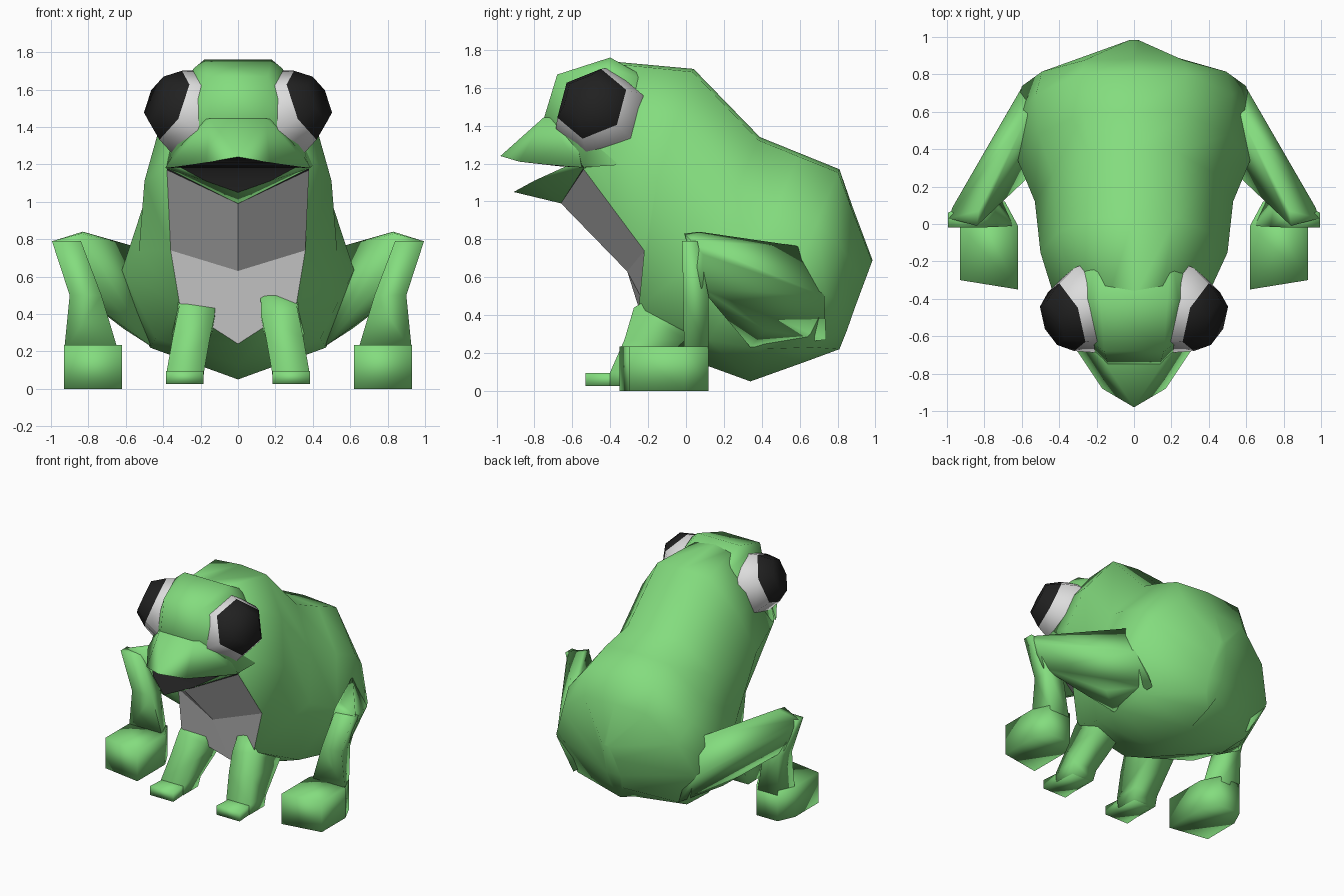
import bpy, bmesh, math
from mathutils import Vector

if "Cube" in bpy.data.objects:
    bpy.data.objects.remove(bpy.data.objects["Cube"])


def material(name, rgb):
    m = bpy.data.materials.new(name)
    m.diffuse_color = (*rgb, 1)
    m.use_nodes = True
    m.node_tree.nodes["Principled BSDF"].inputs["Base Color"].default_value = m.diffuse_color
    return m


GREEN = material("leaf green", (0.23, 0.72, 0.21))
WHITE = material("pale grey", (0.72, 0.72, 0.72))
BLACK = material("black", (0.015, 0.015, 0.015))


def finish(bm, name, mats, angle=50, rule=None):
    bmesh.ops.recalc_face_normals(bm, faces=bm.faces[:])
    bm.normal_update()
    if rule:
        for f in bm.faces:
            f.material_index = int(rule(f))
    me = bpy.data.meshes.new(name)
    bm.to_mesh(me)
    bm.free()
    for m in mats:
        me.materials.append(m)
    ob = bpy.data.objects.new(name, me)
    bpy.context.collection.objects.link(ob)
    bpy.ops.object.select_all(action='DESELECT')
    ob.select_set(True)
    bpy.context.view_layer.objects.active = ob
    bpy.ops.object.shade_smooth_by_angle(angle=math.radians(angle))
    return ob


def hull(name, pts, mats=(GREEN,), rule=None, angle=100):
    bm = bmesh.new()
    for p in pts:
        bm.verts.new(p)
    bmesh.ops.convex_hull(bm, input=bm.verts[:])
    loose = [v for v in bm.verts if not v.link_faces]
    bmesh.ops.delete(bm, geom=loose, context='VERTS')
    return finish(bm, name, mats, angle, rule)


def loft(name, rings, mats=(GREEN,), paint=lambda i, j: 0, caps=(0, 0), angle=100):
    bm = bmesh.new()
    vs = [[bm.verts.new(p) for p in r] for r in rings]
    n = len(rings[0])
    for i in range(len(vs) - 1):
        for j in range(n):
            k = (j + 1) % n
            f = bm.faces.new((vs[i][j], vs[i][k], vs[i + 1][k], vs[i + 1][j]))
            f.material_index = paint(i, j)
    bm.faces.new(vs[0]).material_index = caps[0]
    bm.faces.new(vs[-1]).material_index = caps[1]
    return finish(bm, name, mats, angle)


def both(pts):
    return [(s * x, y, z) for x, y, z in pts for s in ((1, -1) if x else (1,))]


def flip(pts, s):
    return [(s * x, y, z) for x, y, z in pts]


def rect(x0, x1, y0, y1, z, taper=0.0):
    return [(x0, y0, z), (x1, y0, z), (x1 - taper, y1, z), (x0 + taper, y1, z)]


# Torso: rings of (spine y z, belly y z, half width, belly corner x y z)
sections = [
    (-.40, 1.74, -.66, .99, .32, .38, -.54, 1.17),
    (.04, 1.70, -.31, .63, .50, .36, -.22, .74),
    (.39, 1.34, -.10, .24, .53, .31, -.25, .44),
    (.60, 1.255, .12, .13, .62, .44, .12, .27),
    (.81, 1.17, .34, .05, .64, .47, .40, .22),
    (.88, .97, .62, .15, .60, .47, .66, .23),
    (.985, .69, .81, .22, .06, .05, .85, .32),
]


def torso_ring(ty, tz, by, bz, w, cx, cy, cz):
    half = [(u * w, ty + (by - ty) * v, tz + (bz - tz) * v)
            for u, v in ((.44, .015), (.82, .25), (1, .55))] + [(cx, cy, cz)]
    return [(0, ty, tz)] + half + [(0, by, bz)] + flip(half[::-1], -1)


torso = loft("torso", [torso_ring(*s) for s in sections], (GREEN, WHITE, BLACK),
             lambda i, j: int(i < 2 and j in (4, 5)), caps=(2, 0), angle=75)
for face in torso.data.polygons:      # the pale chest plate is faceted
    if face.material_index == 1:
        face.use_smooth = False

# Head, snout with dark palate, and lower jaw with dark upper side
hull("head", both([(.14, -.75, 1.44), (.16, -.68, 1.67), (.18, -.40, 1.76),
                   (0, -.40, 1.745), (.24, -.42, 1.71), (.20, -.15, 1.62),
                   (.38, -.54, 1.18), (.41, -.25, 1.20), (.36, -.18, 1.40)]))
hull("snout", both([(0, -.98, 1.24), (.17, -.88, 1.21), (.31, -.66, 1.185),
                    (.39, -.55, 1.18), (.15, -.75, 1.445), (.24, -.60, 1.43),
                    (0, -.50, 1.18)]),
     (GREEN, BLACK), lambda f: f.normal.z < -.7, angle=70)
hull("lower_jaw", both([(0, -.91, 1.05), (.17, -.80, 1.11), (.31, -.635, 1.185),
                        (.385, -.53, 1.18), (0, -.66, .99), (0, -.50, 1.12)]),
     (GREEN, BLACK), lambda f: f.normal.z > .3, angle=70)

# Eyes: six-sided pale collar with a black domed cap
axis = Vector((.86, -.34, .37)).normalized()
up = (Vector((0, .12, 1)) - axis * axis.dot(Vector((0, .12, 1)))).normalized()
across = axis.cross(up)
centre = Vector((.265, -.46, 1.475))


def eye_ring(d, r):
    return [tuple(centre + axis * d + (up * math.cos(a) + across * math.sin(a)) * r)
            for a in (k * math.pi / 3 for k in range(6))]


eye = [eye_ring(-.05, .25), eye_ring(.0, .25), eye_ring(.11, .20), eye_ring(.20, .13)]

for side, s in (("right", 1), ("left", -1)):
    loft("eye_" + side, [flip(r, s) for r in eye], (WHITE, BLACK),
         lambda i, j: int(i == 2), caps=(0, 1), angle=80)

    # Hind leg: thigh, shin and blocky foot with a narrowed heel
    hull("thigh_" + side, flip([
        (.60, .73, .50), (.45, .74, .27), (.47, .34, .23), (.64, .36, .68),
        (.55, .62, .76), (.61, .42, .32), (.77, .38, .62), (.83, .07, .84),
        (.99, .03, .79), (.97, .09, .72), (.74, .10, .54), (.90, .08, .54),
        (.84, -.01, .83)], s), angle=180)
    shin = [rect(.84, .995, -.02, .06, .79), rect(.73, .90, -.015, .12, .50, .02),
            rect(.64, .93, -.01, .12, .20, .06)]
    loft("shin_" + side, [flip(r, s) for r in shin])
    foot = [(x, y, z) for z in (0, .235) for x, y in
            ((.62, -.35), (.93, -.30), (.93, -.01), (.87, .12), (.69, .12), (.62, -.01))]
    hull("hind_foot_" + side, flip(foot, s))

    # Front leg and small foot
    arm = [rect(.12, .33, -.17, .15, .50),
           [(.125, -.25, .39), (.315, -.275, .44), (.36, .10, .40), (.12, .10, .36)],
           rect(.15, .35, -.325, .0, .27), rect(.18, .38, -.40, -.20, .10),
           rect(.19, .38, -.40, -.22, .025)]
    loft("front_leg_" + side, [flip(r, s) for r in arm])
    toe = [rect(.185, .385, -.53, -.24, .025, .02), rect(.185, .385, -.53, -.26, .095, .02)]
    loft("front_foot_" + side, [flip(r, s) for r in toe])
